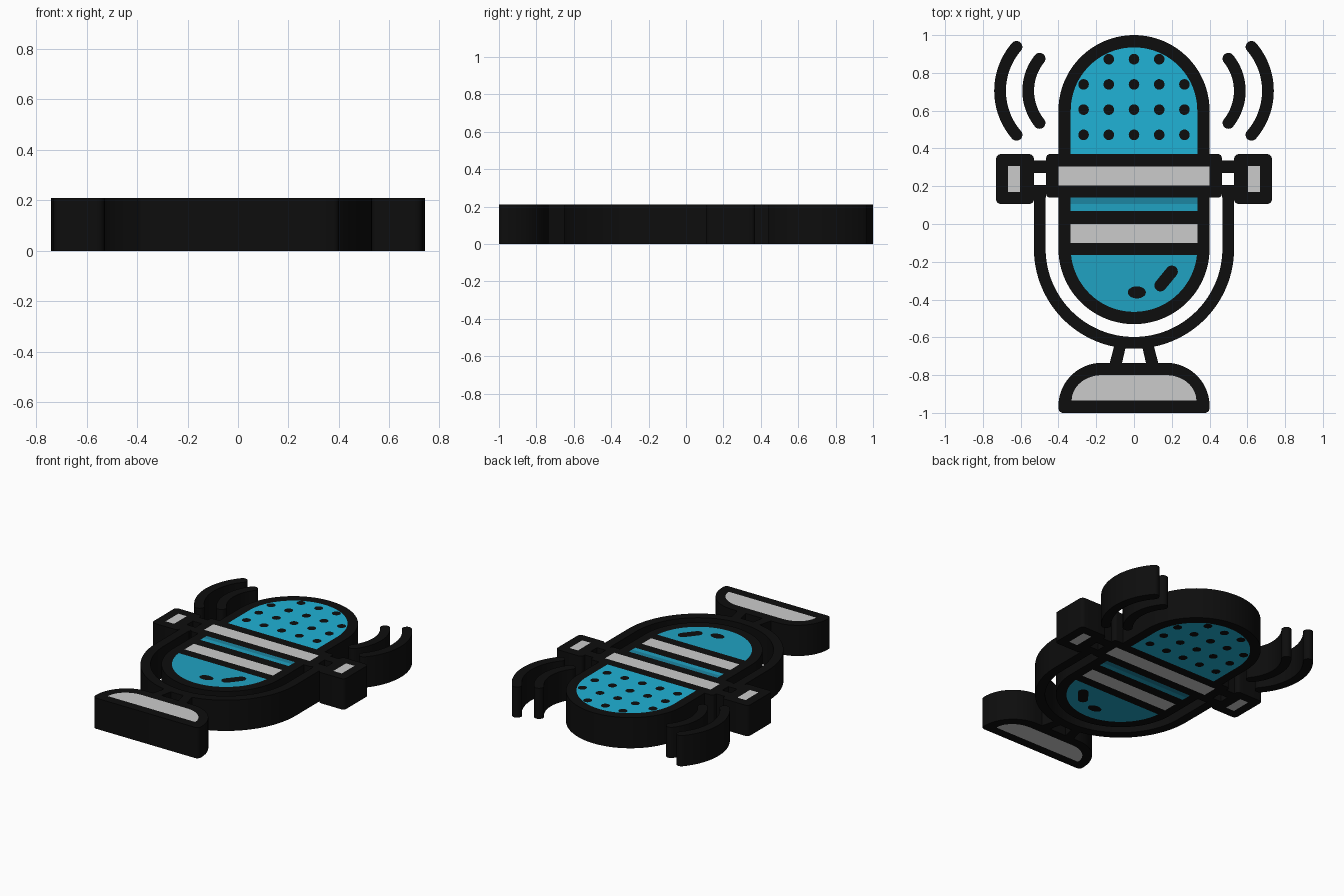
import bpy, bmesh
from math import sin, cos, radians, atan2, asin, degrees, hypot

if "Cube" in bpy.data.objects:
    bpy.data.objects.remove(bpy.data.objects["Cube"])

H = 0.21


def material(name, rgb):
    m = bpy.data.materials.new(name)
    m.diffuse_color = (*rgb, 1)
    m.use_nodes = True
    m.node_tree.nodes["Principled BSDF"].inputs["Base Color"].default_value = m.diffuse_color
    return m


BLACK = material("black", (0.004, 0.004, 0.004))
BLUE = material("bright_blue", (0.014, 0.445, 0.672))
MID = material("mid_blue", (0.014, 0.36, 0.54))
DARK = material("dark_blue", (0.012, 0.24, 0.36))


def arc(cx, cy, rx, a, b, ry=None, n=32):
    ry = rx if ry is None else ry
    return [(cx + rx * cos(radians(a + (b - a) * i / n)),
             cy + ry * sin(radians(a + (b - a) * i / n))) for i in range(n + 1)]


def ellipse(cx, cy, rx, ry=None, n=24):
    return arc(cx, cy, rx, 0, 360, ry, n)[:-1]


def rect(x0, x1, y0, y1, r=0):
    if r == 0:
        return [(x0, y0), (x1, y0), (x1, y1), (x0, y1)]
    return (arc(x1 - r, y1 - r, r, 0, 90, n=6) + arc(x0 + r, y1 - r, r, 90, 180, n=6)
            + arc(x0 + r, y0 + r, r, 180, 270, n=6) + arc(x1 - r, y0 + r, r, 270, 360, n=6))


def pill(x0, y0, x1, y1, r):
    t = degrees(atan2(y1 - y0, x1 - x0))
    return arc(x1, y1, r, t - 90, t + 90, n=12) + arc(x0, y0, r, t + 90, t + 270, n=12)


def bent_stroke(x_mid, x_end, y, half, r):
    # round-ended arc bulging towards +x
    sag = x_mid - x_end
    R = (half ** 2 + sag ** 2) / (2 * sag)
    cx, a = x_mid - R, degrees(asin(half / R))
    ex = cx + R * cos(radians(a))
    return (arc(cx, y, R + r, -a, a) + arc(ex, y + half, r, a, a + 180, n=12)[1:]
            + arc(cx, y, R - r, a, -a)[1:] + arc(ex, y - half, r, 180 - a, 360 - a, n=12)[1:-1])


def mirrored(*loops):
    return list(loops) + [[(-x, y) for x, y in reversed(l)] for l in loops]


def plate(name, loops, mat=None):
    # extrude filled outlines; nested outlines become holes
    cu = bpy.data.curves.new(name + "_profile", 'CURVE')
    cu.dimensions, cu.fill_mode, cu.extrude = '2D', 'BOTH', H / 2
    for pts in loops:
        s = cu.splines.new('POLY')
        s.points.add(len(pts) - 1)
        for p, (x, y) in zip(s.points, pts):
            p.co = (x, y, 0, 1)
        s.use_cyclic_u = True
    tmp = bpy.data.objects.new(name + "_profile", cu)
    bpy.context.collection.objects.link(tmp)
    deps = bpy.context.evaluated_depsgraph_get()
    me = bpy.data.meshes.new_from_object(tmp.evaluated_get(deps))
    bpy.data.objects.remove(tmp)
    bm = bmesh.new()
    bm.from_mesh(me)
    bmesh.ops.remove_doubles(bm, verts=bm.verts, dist=1e-5)
    bmesh.ops.translate(bm, verts=bm.verts, vec=(0, 0, H / 2))
    bmesh.ops.recalc_face_normals(bm, faces=bm.faces)
    bm.to_mesh(me)
    bm.free()
    me.materials.clear()
    if mat:
        me.materials.append(mat)
    ob = bpy.data.objects.new(name, me)
    bpy.context.collection.objects.link(ob)
    return ob


# Head: upper shell, grille and its dots
dome = arc(0, 0.6, 0.335, 0, 180, n=64)
plate("upper_shell", [[(0.4, 0.37)] + arc(0, 0.6, 0.4, 0, 180, n=64) + [(-0.4, 0.37), (-0.335, 0.37)]
                      + dome[::-1] + [(0.335, 0.37)]], BLACK)
dots = [ellipse(0.1335 * i, 0.472 + 0.1335 * j, 0.028) for j in range(4)
        for i in range(-2, 3) if j < 3 or abs(i) < 2]
plate("grille", [[(0.335, 0.37)] + dome + [(-0.335, 0.37)]] + dots, BLUE)
plate("grille_dots", dots, BLACK)

# Collar band across the head
band = rect(-0.4, 0.4, 0.205, 0.305)
plate("collar", [rect(-0.465, 0.465, 0.14, 0.37, 0.02), band], BLACK)
plate("collar_band", [band])

# Lower shell with its fills and highlight marks
strip_top = rect(-0.335, 0.335, 0.105, 0.14)
strip_low = rect(-0.335, 0.335, 0.07, 0.105)
grey_strip = rect(-0.335, 0.335, -0.10, 0.0)
bowl = [(-0.335, -0.165)] + arc(0, -0.13, 0.335, 186, 354, n=64) + [(0.335, -0.165)]
marks = [ellipse(0.015, -0.362, 0.048, 0.032), pill(0.14, -0.325, 0.20, -0.252, 0.032)]
plate("lower_shell", [[(-0.4, 0.14)] + arc(0, -0.13, 0.4, 180, 360, n=64)
                      + [(0.4, 0.14), (0.335, 0.14), (0.335, 0.07), (-0.335, 0.07), (-0.335, 0.14)],
                      grey_strip, bowl], BLACK)
plate("strip_shadow", [strip_top], DARK)
plate("strip", [strip_low], MID)
plate("grey_strip", [grey_strip])
plate("bowl", [bowl] + marks, MID)
plate("bowl_marks", marks, BLACK)

# Side knobs and the bars joining them to the collar
knob = rect(0.603, 0.667, 0.17, 0.307)
plate("side_knobs", mirrored(rect(0.53, 0.73, 0.106, 0.37, 0.025), knob), BLACK)
plate("knob_faces", mirrored(knob))
plate("knob_bars", mirrored(rect(0.465, 0.53, 0.27, 0.337), rect(0.465, 0.53, 0.14, 0.206)), BLACK)

# Yoke cradling the head
plate("yoke", [[(-0.53, 0.14)] + arc(0, -0.13, 0.53, 180, 360, n=64) + [(0.53, 0.14), (0.468, 0.14)]
               + arc(0, -0.13, 0.468, 360, 180, n=64) + [(-0.468, 0.14)]], BLACK)

# Stem legs and base
plate("stem_legs", mirrored([(0.045, -0.655), (0.063, -0.735), (0.128, -0.735), (0.105, -0.645)]), BLACK)
face = arc(0.17, -0.935, 0.16, 0, 90, 0.135) + arc(-0.17, -0.935, 0.16, 90, 180, 0.135)
plate("base", [arc(0.17, -0.965, 0.23, 0, 90) + arc(-0.17, -0.965, 0.23, 90, 180)
               + arc(-0.375, -0.975, 0.025, 180, 270, n=6)
               + arc(0.375, -0.975, 0.025, 270, 360, n=6), face], BLACK)
plate("base_face", [face])

# Sound waves either side
plate("sound_waves", mirrored(bent_stroke(0.56, 0.50, 0.705, 0.17, 0.031),
                              bent_stroke(0.709, 0.622, 0.705, 0.233, 0.031)), BLACK)

# Smooth the curved walls, keep rims sharp
bpy.ops.object.select_all(action='SELECT')
bpy.context.view_layer.objects.active = bpy.context.selected_objects[0]
bpy.ops.object.shade_smooth_by_angle(angle=radians(30))
